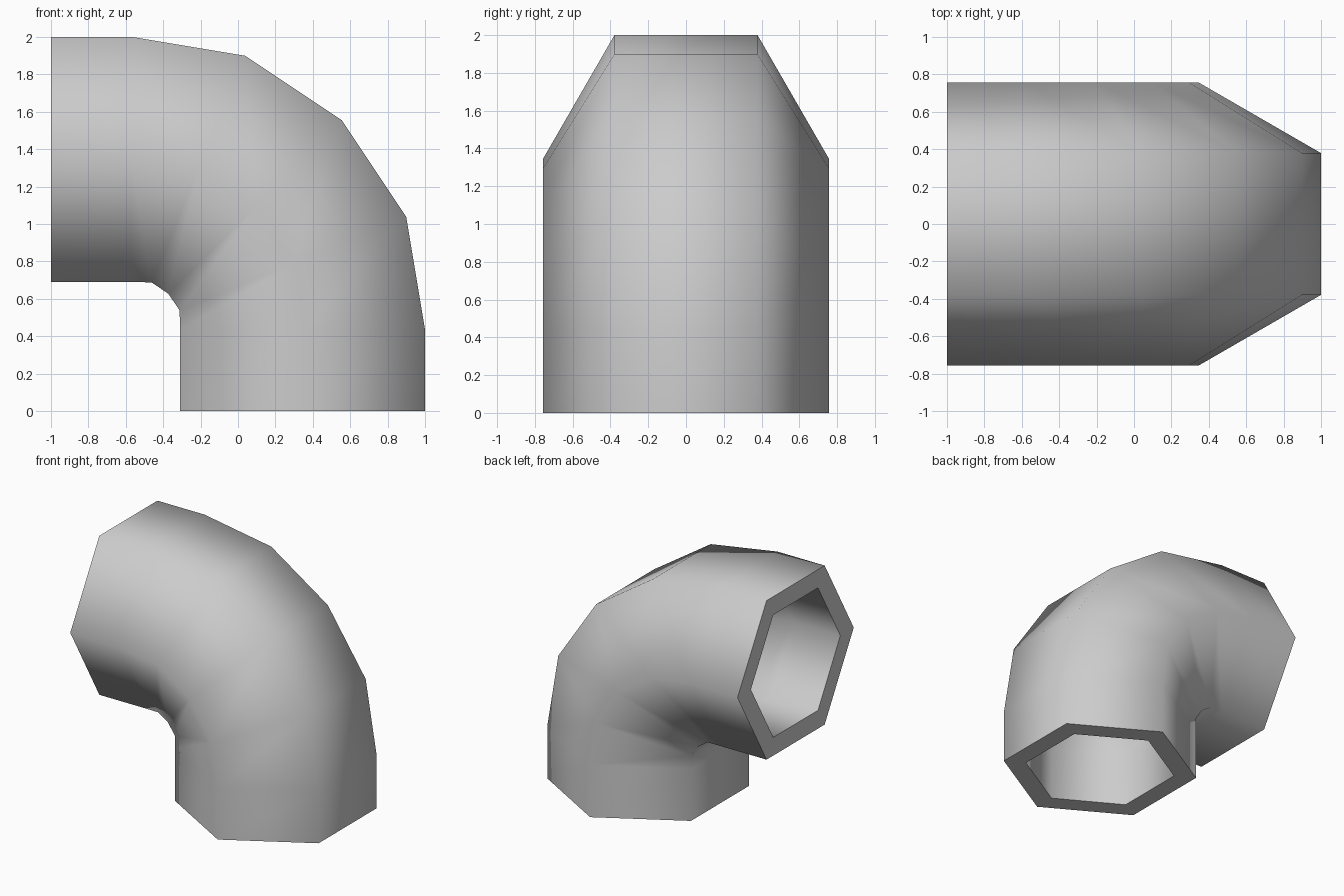
import bpy, bmesh
from math import sin, cos, pi, radians
from mathutils import Vector

cube = bpy.data.objects.get("Cube")
if cube:
    bpy.data.objects.remove(cube, do_unlink=True)

SIDES = 6
OUTER, INNER = 0.757, 0.583            # hexagon corner radii
BEND = Vector((-0.57, 0, 0.43))        # pivot of the bend
PIPE_X = 0.345                         # axis of the lower leg

# Pipe colour
grey = bpy.data.materials.new("plain_grey")
grey.use_nodes = True
colour = (0.6, 0.6, 0.6, 1)
grey.diffuse_color = colour
grey.node_tree.nodes["Principled BSDF"].inputs["Base Color"].default_value = colour

# Path stations: centre point and outward direction across the pipe
radius = PIPE_X - BEND.x
stations = [(Vector((PIPE_X, 0, 0)), Vector((1, 0, 0)))]
for step in range(5):
    a = radians(22.5 * step)
    out = Vector((cos(a), 0, sin(a)))
    swell = 0.02 if 0 < step < 4 else 0
    stations.append((BEND + out * (radius + swell), out))
stations.append((Vector((-1, 0, BEND.z + radius)), Vector((0, 0, 1))))

bm = bmesh.new()


def sweep(size):
    """Hexagonal rings at every station; flats face the bend pivot."""
    rings = []
    for centre, out in stations:
        ring = []
        for i in range(SIDES):
            a = 2 * pi * (i + 0.5) / SIDES
            ring.append(bm.verts.new(centre + size * (out * cos(a) + Vector((0, sin(a), 0)))))
        rings.append(ring)
    return rings


def bridge(r1, r2):
    faces = []
    for i in range(SIDES):
        j = (i + 1) % SIDES
        faces.append(bm.faces.new((r1[i], r1[j], r2[j], r2[i])))
    return faces


# Outer wall and bore, smooth shaded
outer, bore = sweep(OUTER), sweep(INNER)
for rings in (outer, bore):
    for r1, r2 in zip(rings, rings[1:]):
        for face in bridge(r1, r2):
            face.smooth = True

# Flat end rims with crisp edges
for end in (0, -1):
    for face in bridge(outer[end], bore[end]):
        for edge in face.edges:
            edge.smooth = False

bmesh.ops.recalc_face_normals(bm, faces=bm.faces)
mesh = bpy.data.meshes.new("pipe_elbow")
bm.to_mesh(mesh)
bm.free()
mesh.materials.append(grey)
elbow = bpy.data.objects.new("pipe_elbow", mesh)
bpy.context.collection.objects.link(elbow)
